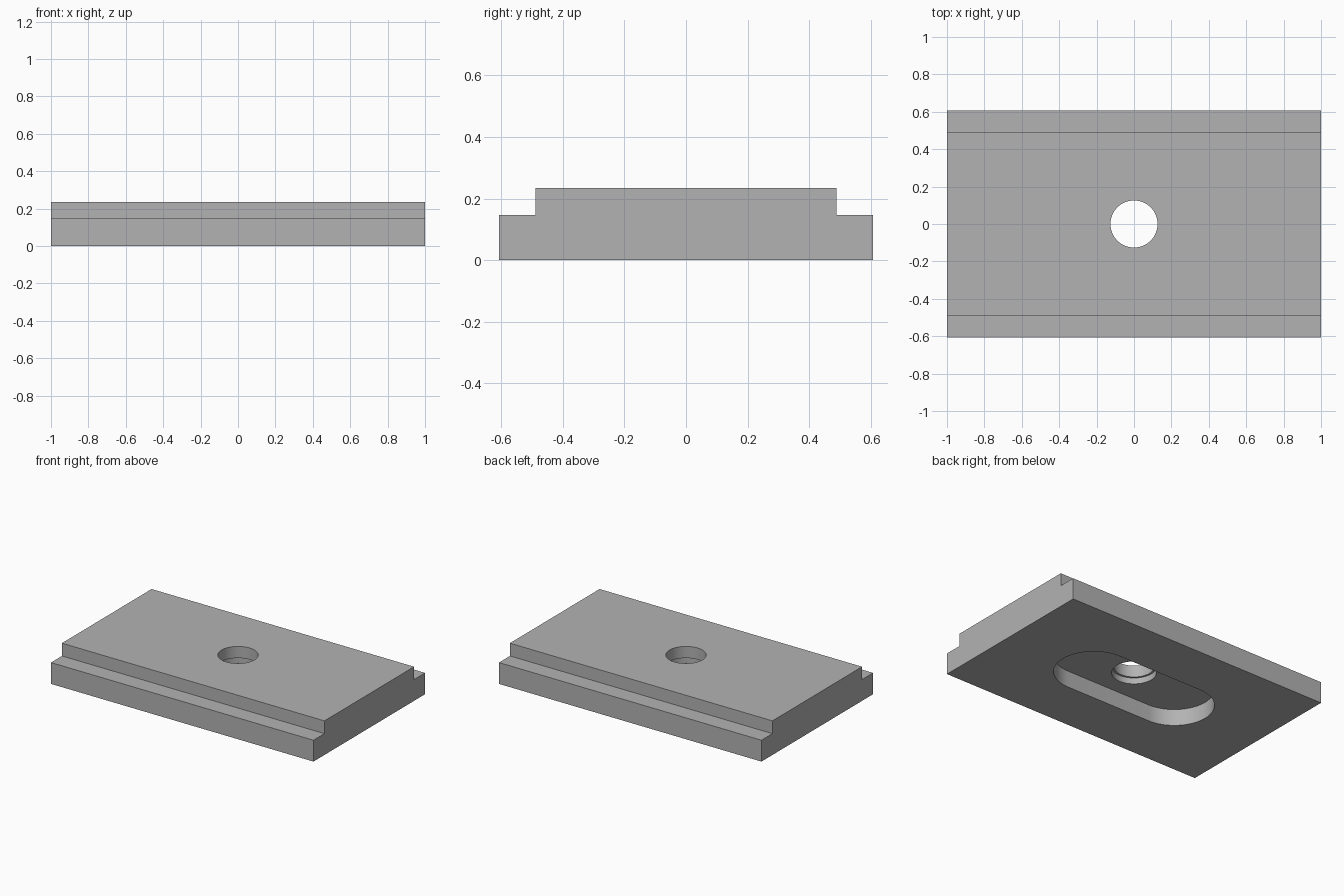
import bpy
import math

if "Cube" in bpy.data.objects:
    bpy.data.objects.remove(bpy.data.objects["Cube"], do_unlink=True)

HALF_LENGTH, HALF_WIDTH, HEIGHT = 1.0, 0.607, 0.235
STEP_Y, STEP_Z = 0.488, 0.147
SLOT_DEPTH, SLOT_REACH, SLOT_RADIUS = 0.113, 0.325, 0.248
HOLE_RADIUS, BORE_RADIUS, BORE_TOP = 0.126, 0.139, 0.155

grey = bpy.data.materials.new("plain grey")
grey.use_nodes = True
colour = (0.45, 0.45, 0.45, 1)
grey.diffuse_color = colour
grey.node_tree.nodes["Principled BSDF"].inputs["Base Color"].default_value = colour


def prism(name, start, end):
    """Solid between two matching outlines."""
    n = len(start)
    faces = [list(range(n))[::-1], list(range(n, 2 * n))]
    faces += [[i, (i + 1) % n, n + (i + 1) % n, n + i] for i in range(n)]
    mesh = bpy.data.meshes.new(name)
    mesh.from_pydata(start + end, [], faces)
    mesh.materials.append(grey)
    obj = bpy.data.objects.new(name, mesh)
    bpy.context.collection.objects.link(obj)
    return obj


def rounded_cutter(name, reach, radius, bottom, top, segments=32):
    """Upright slot shape, or a cylinder when reach is zero."""
    outline = []
    for side in (1, -1):
        for i in range(segments + (1 if reach else 0)):
            a = math.pi * i / segments - side * math.pi / 2
            outline.append((side * reach + radius * math.cos(a), radius * math.sin(a)))
    return prism(name, [(x, y, bottom) for x, y in outline],
                 [(x, y, top) for x, y in outline])


# Plate with a stepped ledge along both long sides
half = [(HALF_WIDTH, 0), (HALF_WIDTH, STEP_Z), (STEP_Y, STEP_Z), (STEP_Y, HEIGHT)]
profile = half + [(-y, z) for y, z in reversed(half)]
plate = prism("stepped_plate", [(-HALF_LENGTH, y, z) for y, z in profile],
              [(HALF_LENGTH, y, z) for y, z in profile])

# Through hole, wider bore beneath it, and long slot in the underside
cutters = [
    rounded_cutter("hole_cutter", 0, HOLE_RADIUS, -0.1, HEIGHT + 0.1),
    rounded_cutter("bore_cutter", 0, BORE_RADIUS, -0.1, BORE_TOP),
    rounded_cutter("slot_cutter", SLOT_REACH, SLOT_RADIUS, -0.1, SLOT_DEPTH),
]
bpy.ops.object.select_all(action="DESELECT")
plate.select_set(True)
bpy.context.view_layer.objects.active = plate
for cutter in cutters:
    cutter.hide_render = True
    cut = plate.modifiers.new(cutter.name, "BOOLEAN")
    cut.operation = "DIFFERENCE"
    cut.solver = "EXACT"
    cut.object = cutter
    bpy.ops.object.modifier_apply(modifier=cut.name)
    bpy.data.objects.remove(cutter, do_unlink=True)

bpy.ops.object.shade_smooth_by_angle(angle=math.radians(30))
